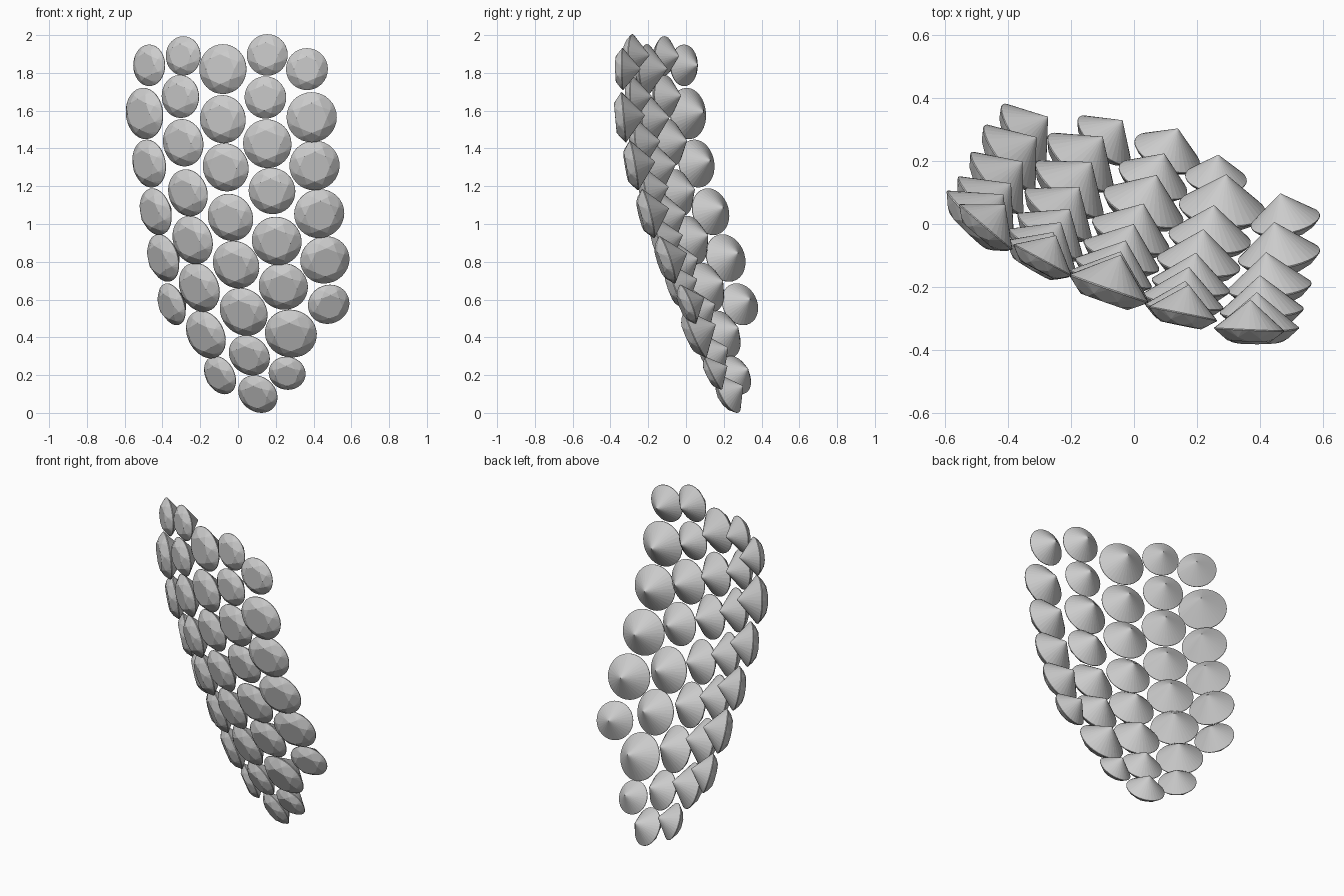
import bpy, bmesh
from math import sin, cos, pi, radians
from mathutils import Vector, Matrix


def gem_mesh():
    """Unit brilliant cut: table, crown facets, thin girdle and pointed pavilion."""
    bm = bmesh.new()

    def ring(n, r, z, offset=0.0):
        for i in range(n):
            a = 2 * pi * i / n + offset
            bm.verts.new((r * cos(a), r * sin(a), z))

    ring(8, 0.60, 0.335)              # table
    ring(8, 0.80, 0.223, pi / 8)      # crown break
    ring(32, 1.0, 0.015)              # girdle
    ring(32, 1.0, -0.015)
    bm.verts.new((0, 0, -0.86))       # pavilion tip
    bmesh.ops.convex_hull(bm, input=bm.verts[:])
    bmesh.ops.dissolve_limit(bm, angle_limit=radians(0.8), verts=bm.verts[:], edges=bm.edges[:])
    bmesh.ops.recalc_face_normals(bm, faces=bm.faces[:])
    me = bpy.data.meshes.new("gem")
    bm.to_mesh(me)
    bm.free()
    return me


GEM = gem_mesh()


def column(name, slope_top, slope_low, gems):
    """One column of gems facing outward from the curved shell; gems are (x, y, z, radius)."""
    for i, (x, y, z, r) in enumerate(gems):
        t = (1.85 - z) / 1.35
        fx = slope_top + (slope_low - slope_top) * t
        fz = -0.58 * (1 - z / 1.85)
        if name == "left":
            fz *= 1.25
        normal = Vector((fx, -1, fz)).normalized()
        ob = bpy.data.objects.new(f"gem_{name}_{i + 1}", GEM)
        bpy.context.collection.objects.link(ob)
        ob.matrix_world = (Matrix.Translation((x, y, z))
                           @ normal.to_track_quat('Z', 'Y').to_matrix().to_4x4()
                           @ Matrix.Scale(r, 4))


# columns from left to right, each from top to bottom
column("left", -0.85, -1.45, [
    (-.47, -.01, 1.84, .110), (-.495, .01, 1.585, .136), (-.47, .055, 1.32, .128),
    (-.435, .13, 1.065, .126), (-.395, .21, .82, .129), (-.35, .285, .575, .115)])
column("mid_left", -0.55, -0.85, [
    (-.29, -.115, 1.89, .104), (-.305, -.11, 1.675, .114), (-.29, -.085, 1.43, .126),
    (-.265, -.04, 1.165, .126), (-.24, .03, .915, .131), (-.205, .11, .665, .135),
    (-.17, .195, .415, .133), (-.095, .265, .20, .108)])
column("middle", -0.35, -0.42, [
    (-.08, -.205, 1.82, .132), (-.08, -.19, 1.555, .128), (-.065, -.155, 1.30, .129),
    (-.04, -.1, 1.035, .128), (-.01, -.035, .785, .131), (.03, .055, .535, .135),
    (.06, .14, .305, .116), (.105, .225, .10, .111)])
column("mid_right", -0.2, -0.12, [
    (.155, -.285, 1.895, .110), (.145, -.275, 1.67, .112), (.155, -.245, 1.425, .130),
    (.18, -.195, 1.175, .125), (.205, -.125, .91, .133), (.24, -.045, .67, .131),
    (.28, .05, .42, .138), (.26, .145, .21, .098)])
column("right", -0.05, 0.2, [
    (.365, -.335, 1.82, .111), (.39, -.33, 1.565, .133), (.405, -.275, 1.31, .133),
    (.43, -.2, 1.055, .133), (.46, -.1, .81, .131), (.48, .01, .575, .111)])
